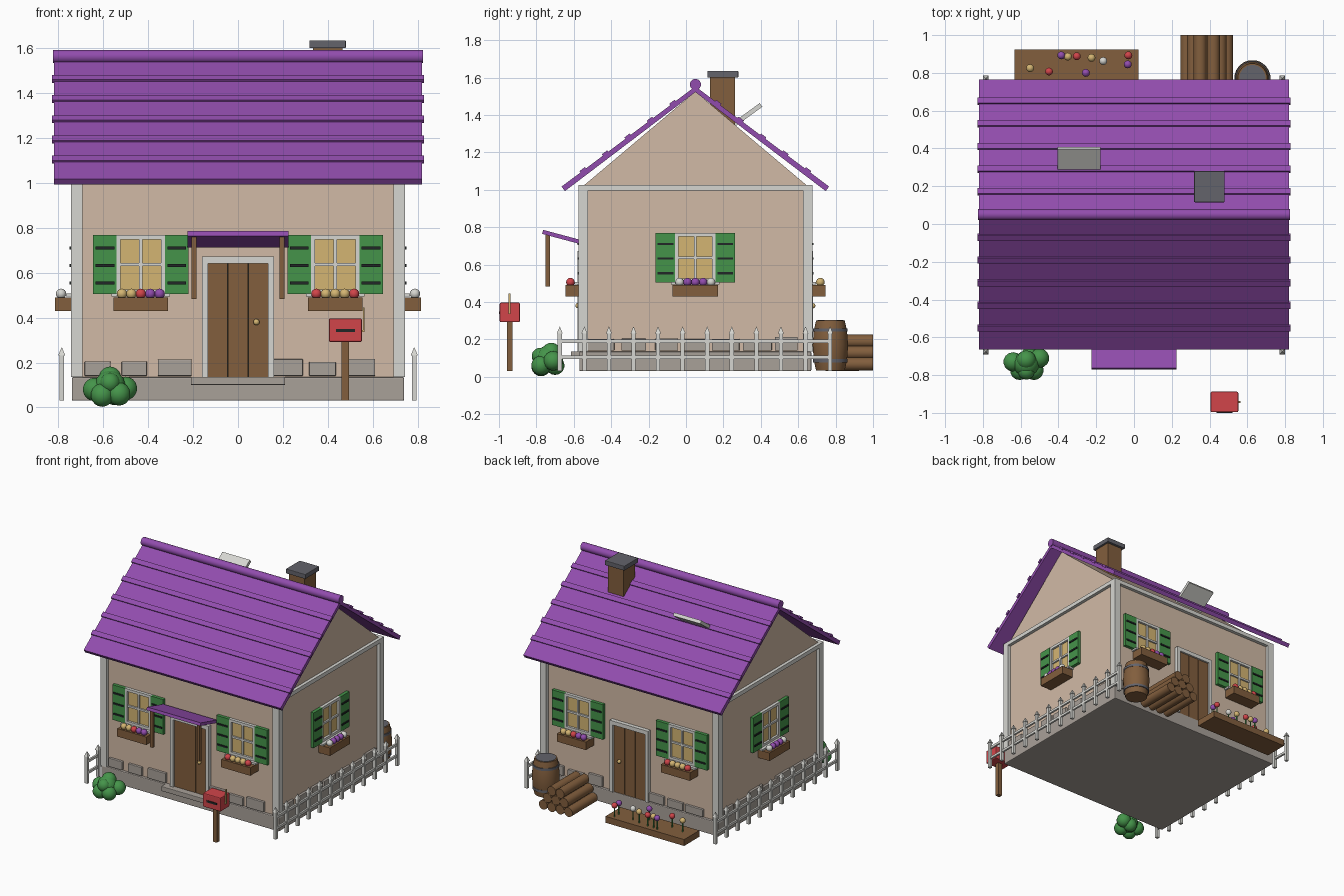
import bpy, bmesh, math, random
from mathutils import Matrix, Vector

if "Cube" in bpy.data.objects:
    bpy.data.objects.remove(bpy.data.objects["Cube"])

random.seed(4)
COLOURS = {"purple": (.57, .30, .68), "plaster": (.82, .73, .65), "trim": (.84, .84, .82),
           "wood": (.51, .37, .24), "green": (.27, .58, .29), "stone": (.66, .63, .60),
           "gold": (.83, .71, .45), "red": (.82, .27, .29), "metal": (.39, .39, .42),
           "dark": (.13, .15, .15)}
NAMES = list(COLOURS)


def linear(c):
    return c / 12.92 if c < .04045 else ((c + .055) / 1.055) ** 2.4


MATS = []
for key, rgb in COLOURS.items():
    m = bpy.data.materials.new(key)
    m.diffuse_color = (*[linear(c) for c in rgb], 1)
    m.use_nodes = True
    m.node_tree.nodes["Principled BSDF"].inputs["Base Color"].default_value = m.diffuse_color
    MATS.append(m)


def rot(angle, axis):
    return Matrix.Rotation(angle, 4, axis)


def move(x, y, z):
    return Matrix.Translation((x, y, z))


class Part:
    """Collects primitives into one named object; M places them all."""

    def __init__(self, name, M=Matrix()):
        self.name, self.M, self.bm = name, M, bmesh.new()

    def paint(self, verts, mat, smooth=False):
        for f in {f for v in verts for f in v.link_faces}:
            f.material_index = NAMES.index(mat)
            f.smooth = smooth and len(f.verts) <= 4

    def box(self, x0, x1, y0, y1, z0, z1, mat, local=Matrix()):
        size = Matrix.Diagonal((x1 - x0, y1 - y0, z1 - z0, 1))
        mid = move((x0 + x1) / 2, (y0 + y1) / 2, (z0 + z1) / 2)
        r = bmesh.ops.create_cube(self.bm, size=1, matrix=self.M @ local @ mid @ size)
        self.paint(r["verts"], mat)

    def ball(self, c, r, mat, seg=12, rings=8):
        b = bmesh.ops.create_uvsphere(self.bm, u_segments=seg, v_segments=rings, radius=r,
                                      matrix=self.M @ move(*c))
        self.paint(b["verts"], mat, True)

    def lathe(self, profile, mat, local=Matrix(), seg=16, smooth=True):
        T = self.M @ local
        rings = [[self.bm.verts.new(T @ Vector((r * math.cos(a), r * math.sin(a), z)))
                  for a in [2 * math.pi * (i + .5) / seg for i in range(seg)]] for r, z in profile]
        for a, b in zip(rings, rings[1:]):
            for i in range(seg):
                j = (i + 1) % seg
                self.bm.faces.new((a[i], a[j], b[j], b[i]))
        self.bm.faces.new(rings[0][::-1])
        self.bm.faces.new(rings[-1])
        self.paint([v for ring in rings for v in ring], mat, smooth)

    def prism(self, yz, x0, x1, mat):
        a = [self.bm.verts.new(self.M @ Vector((x0, y, z))) for y, z in yz]
        b = [self.bm.verts.new(self.M @ Vector((x1, y, z))) for y, z in yz]
        for i in range(len(yz)):
            j = (i + 1) % len(yz)
            self.bm.faces.new((a[i], a[j], b[j], b[i]))
        self.bm.faces.new(a)
        self.bm.faces.new(b)
        self.paint(a + b, mat)

    def done(self, bevel=0):
        bmesh.ops.recalc_face_normals(self.bm, faces=self.bm.faces)
        me = bpy.data.meshes.new(self.name)
        self.bm.to_mesh(me)
        self.bm.free()
        for m in MATS:
            me.materials.append(m)
        ob = bpy.data.objects.new(self.name, me)
        bpy.context.collection.objects.link(ob)
        if bevel:
            mod = ob.modifiers.new("bevel", "BEVEL")
            mod.width, mod.segments = bevel, 2


HOUSE = move(0, .05, 0)          # house centre; walls at x = +-0.72, local y = +-0.60
FRONT, BACK = HOUSE, HOUSE @ rot(math.pi, 'Z')
SIDES = {"front": (FRONT, .60), "back": (BACK, .60),
         "right": (HOUSE @ rot(math.pi / 2, 'Z'), .72), "left": (HOUSE @ rot(-math.pi / 2, 'Z'), .72)}

# foundation, walls, gables
p = Part("foundation", HOUSE); p.box(-.74, .74, -.62, .62, .03, .135, "stone"); p.done(.006)
p = Part("front_step", HOUSE); p.box(-.21, .21, -.665, -.6, .1, .136, "stone"); p.done(.004)
p = Part("walls", HOUSE); p.box(-.72, .72, -.6, .6, .13, 1.02, "plaster"); p.done()
p = Part("gable", HOUSE); p.prism([(-.6, 1.02), (.6, 1.02), (0, 1.525)], -.72, .72, "plaster"); p.done()

# corner posts and eaves band
p = Part("corner_trim", HOUSE)
for sx in (-1, 1):
    for sy in (-1, 1):
        x, y = sx * .718, sy * .6
        p.box(x - .026, x + .026, y - .025, y + .025, .135, 1.0, "trim")
p.box(-.744, .744, -.625, .625, .995, 1.025, "trim")
p.done()

# base stones around the walls
for side, (M, d) in SIDES.items():
    p = Part(side + "_base_stones", M)
    half, n = (.62, 8) if d == .6 else (.495, 7)
    for i in range(n):
        x = -half + i * .165 + random.uniform(-.01, .01)
        w, h = random.uniform(.055, .08), random.uniform(.195, .22)
        if d == .72 or abs(x) > .17:
            p.box(x - w, x + w, -d - .018, -d + .01, .14, h, "stone")
    p.done(.004)

# roof slabs, overlapping strips and ridge
for side, M in (("front", FRONT), ("back", BACK)):
    p = Part(side + "_roof", M)
    p.prism([(-.715, 1.017), (-.697, .993), (0, 1.522), (0, 1.553)], -.82, .82, "purple")
    a = math.atan2(1.553 - 1.017, .715)
    for i in range(1, 6):
        y = -.12 * i
        p.box(-.828, .828, -.018, .018, -.008, .009, "purple",
              move(0, y, 1.553 + y * math.tan(a)) @ rot(a, 'X'))
    p.done()
p = Part("ridge_cap", HOUSE)
p.lathe([(.03, -.825), (.03, .825)], "purple", move(0, 0, 1.563) @ rot(math.pi / 2, 'Y'))
p.done()

# chimney and tilted skylight
p = Part("chimney"); p.box(.335, .465, .127, .262, 1.3, 1.605, "wood"); p.done()
p = Part("chimney_cap"); p.box(.318, .48, .115, .28, 1.6, 1.635, "metal"); p.done(.004)
p = Part("skylight", move(-.291, .30, 1.38) @ rot(math.radians(36), 'X'))
p.box(-.114, .114, -.06, .125, -.012, .012, "trim")
p.done()

# windows with shutters, sill and flower box
MIX = [["gold", "gold", "red", "purple", "purple"], ["red", "gold", "gold", "gold", "red"],
       ["trim", "purple", "purple", "purple", "trim"]]


def window(name, M, x, d, mix):
    p = Part(name, M @ move(x, -d, .637))
    p.box(-.1, .1, -.006, .01, -.125, .125, "gold")
    for s in (-1, 1):
        p.box(s * .1 - .01, s * .1 + .01, -.022, 0, -.132, .132, "trim")
        p.box(-.11, .11, -.022, 0, s * .122 - .01, s * .122 + .01, "trim")
        p.box(s * .16 - .052, s * .16 + .052, -.024, 0, -.132, .132, "green")
        for z in (-.083, -.005, .073):
            p.box(s * .16 - .042, s * .16 + .042, -.031, -.02, z - .006, z + .006, "dark")
    p.box(-.007, .007, -.018, 0, -.12, .12, "trim")
    p.box(-.1, .1, -.018, 0, -.007, .007, "trim")
    p.box(-.13, .13, -.045, 0, -.144, -.13, "trim")
    p.box(-.121, .121, -.095, 0, -.207, -.147, "wood")
    for i, c in enumerate(mix):
        p.ball(((i - 2) * .042, -.068, -.131), .023, c)
    p.done()


for side, (M, d) in SIDES.items():
    if d == .6:
        window(side + "_window_a", M, -.433, d, MIX[0])
        window(side + "_window_b", M, .433, d, MIX[1])
    else:
        window(side + "_window", M, 0, d, MIX[2])

# plank doors with frame and knob
for side, s in (("front", 1), ("back", -1)):
    p = Part(side + "_door", SIDES[side][0] @ move(0, -.6, 0))
    p.box(-.135, .135, -.008, 0, .135, .645, "dark")
    for i in (-1, 0, 1):
        p.box(i * .09 - .0435, i * .09 + .0435, -.016, 0, .135, .642, "wood")
    for t in (-1, 1):
        p.box(t * .147 - .013, t * .147 + .013, -.03, 0, .135, .672, "trim")
    p.box(-.16, .16, -.03, 0, .642, .672, "trim")
    p.ball((s * .082, -.028, .38), .014, "gold")
    p.done()

# awning over the front door, with hanging posts
p = Part("awning", move(0, -.67, .748) @ rot(math.radians(-15), 'X'))
p.box(-.224, .224, -.1, .1, -.01, .012, "purple")
p.done()
p = Part("awning_posts")
for s in (-1, 1):
    p.box(s * .195 - .011, s * .195 + .011, -.75, -.728, .483, .765, "wood")
p.done()

# picket fences on both sides
for side, x in (("left", -.785), ("right", .785)):
    p = Part(side + "_fence", move(x, 0, 0))
    for i in range(12):
        y = -.675 + i * .1314
        p.box(-.011, .011, y - .011, y + .011, .03, .235, "trim")
        p.lathe([(.022, .232), (.001, .268)], "trim", move(0, y, 0), 4, False)
    for z in (.105, .19):
        p.box(-.007, .007, -.675, .77, z - .009, z + .009, "trim")
    p.done()

# mailbox
p = Part("mailbox_post"); p.box(.461, .495, -.958, -.928, .03, .3, "wood"); p.done()
p = Part("mailbox"); p.box(.405, .552, -.996, -.888, .292, .396, "red"); p.done(.006)
p = Part("mailbox_details")
p.box(.437, .521, -1.0, -.99, .335, .35, "dark")
p.box(.55, .563, -.948, -.938, .335, .345, "gold")
p.box(.557, .564, -.948, -.938, .335, .445, "gold")
p.done()

# bush
p = Part("bush", move(-.57, -.74, 0))
for x, y, z, r in ((0, 0, .095, .07), (-.07, .01, .08, .052), (.07, .03, .085, .052), (0, .02, .13, .052),
                   (-.035, -.035, .055, .052), (.04, -.035, .06, .052), (.02, .04, .06, .05),
                   (0, -.04, .11, .045)):
    p.ball((x, y, z), r, "green", 14, 9)
p.done()

# barrel
p = Part("barrel", move(.627, .772, 0))
p.lathe([(.078, .035), (.09, .09), (.096, .168), (.09, .245), (.078, .3)], "wood", seg=20)
p.lathe([(.07, .29), (.07, .303)], "metal", seg=20)
for z in (.085, .25):
    p.lathe([(.093, z - .009), (.093, z + .009)], "metal", seg=20)
p.done()

# log pile
p = Part("log_pile")
for row in range(3):
    for i in range(4 - row):
        p.lathe([(.035, -.15), (.035, .15)], "wood",
                move(.28 + row * .035 + i * .07, .85, .068 + row * .061) @ rot(math.pi / 2, 'X'), 14)
p.done()

# flower bed
p = Part("flower_bed"); p.box(-.632, .023, .745, .925, .03, .078, "wood"); p.done()
p = Part("bed_flowers")
for x, y, c in ((-.55, .825, "gold"), (-.45, .807, "red"), (-.385, .893, "purple"), (-.35, .886, "gold"),
                (-.303, .888, "red"), (-.255, .8, "purple"), (-.225, .88, "gold"), (-.163, .863, "trim"),
                (-.03, .893, "red"), (-.033, .845, "purple")):
    p.lathe([(.005, .07), (.005, .155)], "green", move(x, y, 0), 6)
    p.ball((x, y, .162), .021, c)
p.done()
